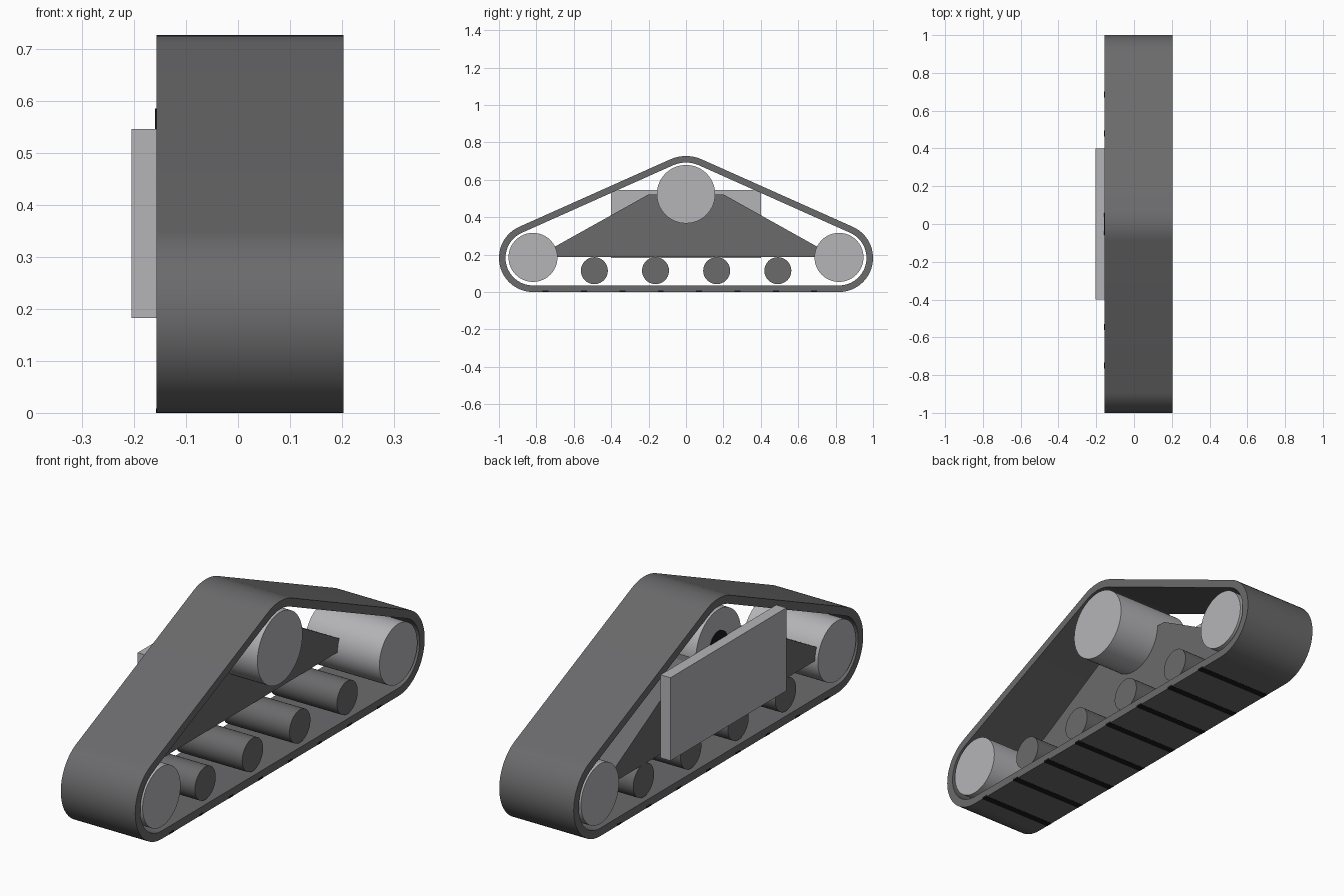
import bpy, bmesh, math

if "Cube" in bpy.data.objects:
    bpy.data.objects.remove(bpy.data.objects["Cube"], do_unlink=True)


def material(name, rgb):
    m = bpy.data.materials.new(name)
    m.use_nodes = True
    m.diffuse_color = (*rgb, 1)
    m.node_tree.nodes["Principled BSDF"].inputs["Base Color"].default_value = (*rgb, 1)
    return m


DARK = material("dark grey", (0.145, 0.145, 0.15))
LIGHT = material("light grey", (0.46, 0.46, 0.48))
BLACK = material("black", (0.01, 0.01, 0.01))
INNER, OUTER = -0.157, 0.203      # sides of the track
END_Y, END_Z, TOP_Z = 0.818, 0.182, 0.52   # wheel centres


def finish(bm, name, mat, smooth=True):
    bmesh.ops.recalc_face_normals(bm, faces=bm.faces)
    mesh = bpy.data.meshes.new(name)
    bm.to_mesh(mesh)
    bm.free()
    mesh.materials.append(mat)
    ob = bpy.data.objects.new(name, mesh)
    bpy.context.collection.objects.link(ob)
    if smooth:
        bpy.ops.object.select_all(action='DESELECT')
        ob.select_set(True)
        bpy.context.view_layer.objects.active = ob
        bpy.ops.object.shade_smooth_by_angle(angle=math.radians(30))
    return ob


def prism(name, profile, x0, x1, mat, smooth=False):
    """Extrude a (y, z) outline from x0 to x1."""
    bm = bmesh.new()
    a, b = ([bm.verts.new((x, y, z)) for y, z in profile] for x in (x0, x1))
    bm.faces.new(a)
    bm.faces.new(b)
    for i in range(len(a)):
        bm.faces.new((a[i - 1], a[i], b[i], b[i - 1]))
    return finish(bm, name, mat, smooth)


def arc(y, z, r, start, end, n):
    angles = [math.radians(start + (end - start) * i / n) for i in range(n + 1)]
    return [(y + r * math.cos(t), z + r * math.sin(t)) for t in angles]


def cylinder(name, y, z, r, x0, x1, mat):
    return prism(name, arc(y, z, r, 0, 360, 64)[:-1], x0, x1, mat, True)


def box(name, x0, x1, y0, y1, z0, z1, mat):
    return prism(name, [(y0, z0), (y1, z0), (y1, z1), (y0, z1)], x0, x1, mat)


def belt_path(inset):
    """Closed loop wrapped round the three wheels."""
    r, rt = 0.182 - inset, 0.207 - inset
    return (arc(END_Y, END_Z, r, -90, 66, 28)
            + arc(0, TOP_Z, rt, 66, 114, 12)
            + arc(-END_Y, END_Z, r, 114, 270, 28))


# Track belt
bm = bmesh.new()
rings = [[bm.verts.new((x, y, z)) for y, z in belt_path(inset)]
         for x, inset in ((INNER, 0), (OUTER, 0), (OUTER, 0.035), (INNER, 0.035))]
for k in range(4):
    p, q = rings[k - 1], rings[k]
    for i in range(len(p)):
        bm.faces.new((p[i - 1], p[i], q[i], q[i - 1]))
finish(bm, "track_belt", DARK)

# Thin grip bars set into the ground run
for i in range(8):
    y = -0.75 + i * 0.205
    box(f"grip_bar_{i + 1}", INNER - 0.0005, OUTER + 0.0005,
        y - 0.016, y + 0.016, -0.0005, 0.008, BLACK)

# Wheels
cylinder("front_wheel", -END_Y, END_Z + 0.003, 0.131, INNER, OUTER, LIGHT)
cylinder("rear_wheel", END_Y, END_Z + 0.003, 0.131, INNER, OUTER, LIGHT)
cylinder("drive_wheel", 0, TOP_Z + 0.003, 0.156, INNER, OUTER, LIGHT)
cylinder("drive_hub", 0, TOP_Z + 0.003, 0.0625, INNER - 0.003, INNER + 0.02, BLACK)

# Support rollers
for i in range(4):
    cylinder(f"roller_{i + 1}", -0.49 + i * 0.327, 0.114, 0.072,
             INNER + 0.018, OUTER - 0.018, DARK)

# Side frame and mounting plate
half = [(0.7, 0.187), (0.7, 0.243), (0.2, 0.522)]
prism("side_frame", half + [(-y, z) for y, z in reversed(half)],
      INNER + 0.015, 0.0, DARK)
box("mounting_plate", -0.205, INNER, -0.4, 0.4, 0.183, 0.546, LIGHT)
